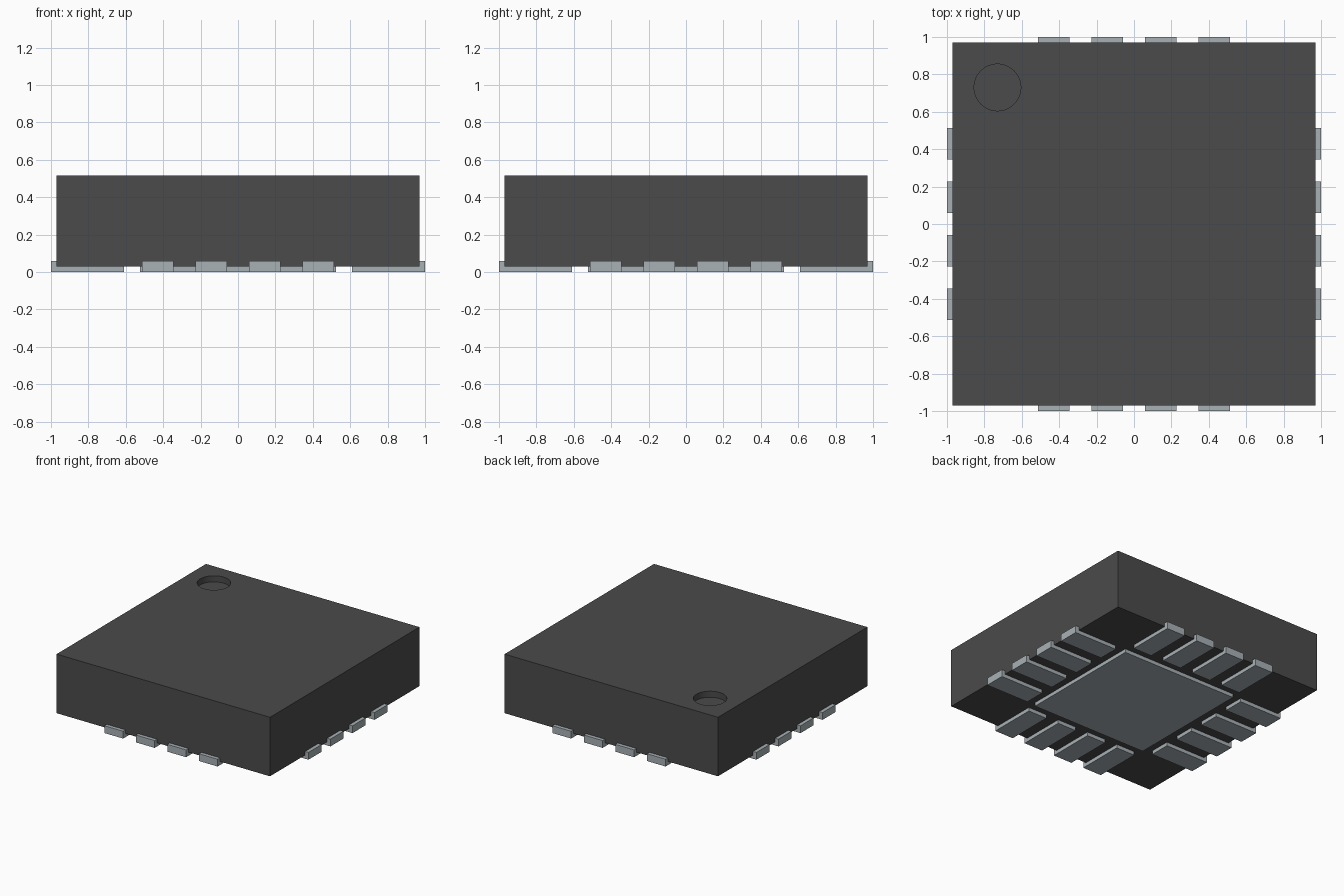
import bpy
import bmesh
import math

cube = bpy.data.objects.get("Cube")
if cube:
    bpy.data.objects.remove(cube, do_unlink=True)


def material(name, rgb):
    m = bpy.data.materials.new(name)
    m.use_nodes = True
    m.diffuse_color = (*rgb, 1)
    m.node_tree.nodes["Principled BSDF"].inputs["Base Color"].default_value = (*rgb, 1)
    return m


def add_object(name, bm, mat):
    bmesh.ops.recalc_face_normals(bm, faces=bm.faces[:])
    mesh = bpy.data.meshes.new(name)
    bm.to_mesh(mesh)
    bm.free()
    mesh.materials.append(mat)
    obj = bpy.data.objects.new(name, mesh)
    bpy.context.collection.objects.link(obj)
    return obj


def box(name, half, z0, z1, mat):
    bm = bmesh.new()
    bmesh.ops.create_cube(bm, size=1)
    bmesh.ops.scale(bm, vec=(2 * half, 2 * half, z1 - z0), verts=bm.verts[:])
    bmesh.ops.translate(bm, vec=(0, 0, (z0 + z1) / 2), verts=bm.verts[:])
    return add_object(name, bm, mat)


BODY, BOTTOM, TOP = 0.97, 0.03, 0.515
plastic = material("dark plastic", (0.07, 0.07, 0.07))
metal = material("grey metal", (0.39, 0.44, 0.46))

# Package body with a round corner recess marking the first contact
body = box("body", BODY, BOTTOM, TOP, plastic)
bm = bmesh.new()
bmesh.ops.create_cone(bm, cap_ends=True, segments=48, radius1=0.125, radius2=0.125, depth=0.1)
bmesh.ops.translate(bm, vec=(-0.73, 0.73, TOP), verts=bm.verts[:])
cutter = add_object("recess_cutter", bm, plastic)
cutter.hide_render = True
cut = body.modifiers.new("recess", 'BOOLEAN')
cut.operation = 'DIFFERENCE'
cut.solver = 'EXACT'
cut.object = cutter
bpy.ops.object.select_all(action='DESELECT')
body.select_set(True)
bpy.context.view_layer.objects.active = body
bpy.ops.object.modifier_apply(modifier=cut.name)
bpy.data.objects.remove(cutter, do_unlink=True)
bpy.ops.object.shade_smooth_by_angle(angle=math.radians(30))

# Square thermal pad underneath
box("thermal_pad", 0.525, 0, BOTTOM, metal)

# L-shaped contacts: flat under the body, with a lip up its side
PROFILE = [(0.61, 0), (1, 0), (1, 0.06), (BODY, 0.06), (BODY, BOTTOM), (0.61, BOTTOM)]
PITCH, WIDTH = 0.286, 0.17
for side, label in enumerate(("left", "back", "right", "front")):
    for i in range(4):
        y = (i - 1.5) * PITCH
        bm = bmesh.new()
        face = bm.faces.new([bm.verts.new((x, y - WIDTH / 2, z)) for x, z in PROFILE])
        ext = bmesh.ops.extrude_face_region(bm, geom=[face])
        moved = [v for v in ext["geom"] if isinstance(v, bmesh.types.BMVert)]
        bmesh.ops.translate(bm, vec=(0, WIDTH, 0), verts=moved)
        contact = add_object(f"{label}_contact_{i + 1}", bm, metal)
        contact.rotation_euler.z = side * math.pi / 2
